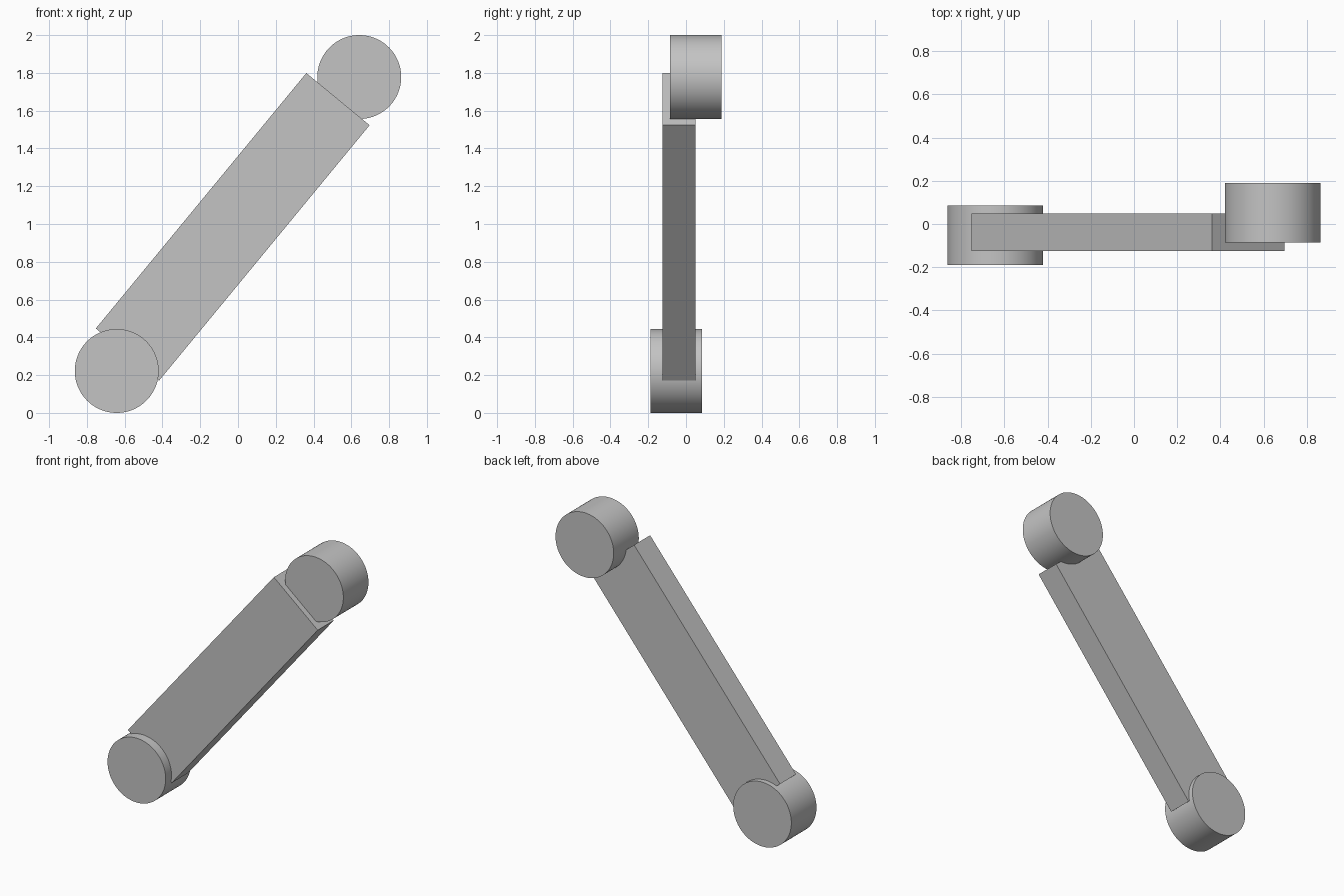
import bpy
from math import radians, pi

cube = bpy.data.objects.get("Cube")
if cube:
    bpy.data.objects.remove(cube, do_unlink=True)

# Single plain grey
grey = bpy.data.materials.new("plain_grey")
grey.use_nodes = True
colour = (0.55, 0.55, 0.55, 1)
grey.diffuse_color = colour
grey.node_tree.nodes["Principled BSDF"].inputs["Base Color"].default_value = colour


def finish(name):
    obj = bpy.context.object
    obj.name = name
    obj.data.materials.append(grey)
    return obj


def pivot(name, x, y, z):
    """Round boss with its axis running front to back."""
    bpy.ops.mesh.primitive_cylinder_add(
        vertices=96, radius=0.222, depth=0.274,
        location=(x, y, z), rotation=(pi / 2, 0, 0))
    finish(name)
    bpy.ops.object.shade_smooth_by_angle(angle=radians(30))


# Bosses at the two ends, offset to opposite faces
pivot("lower_pivot", -0.642, -0.052, 0.222)
pivot("upper_pivot", 0.642, 0.052, 1.778)

# Slanted flat link arm
bpy.ops.mesh.primitive_cube_add(
    size=1, location=(-0.028, -0.038, 0.985), rotation=(0, radians(-50.5), 0))
arm = finish("link_arm")
arm.scale = (1.752, 0.175, 0.434)
